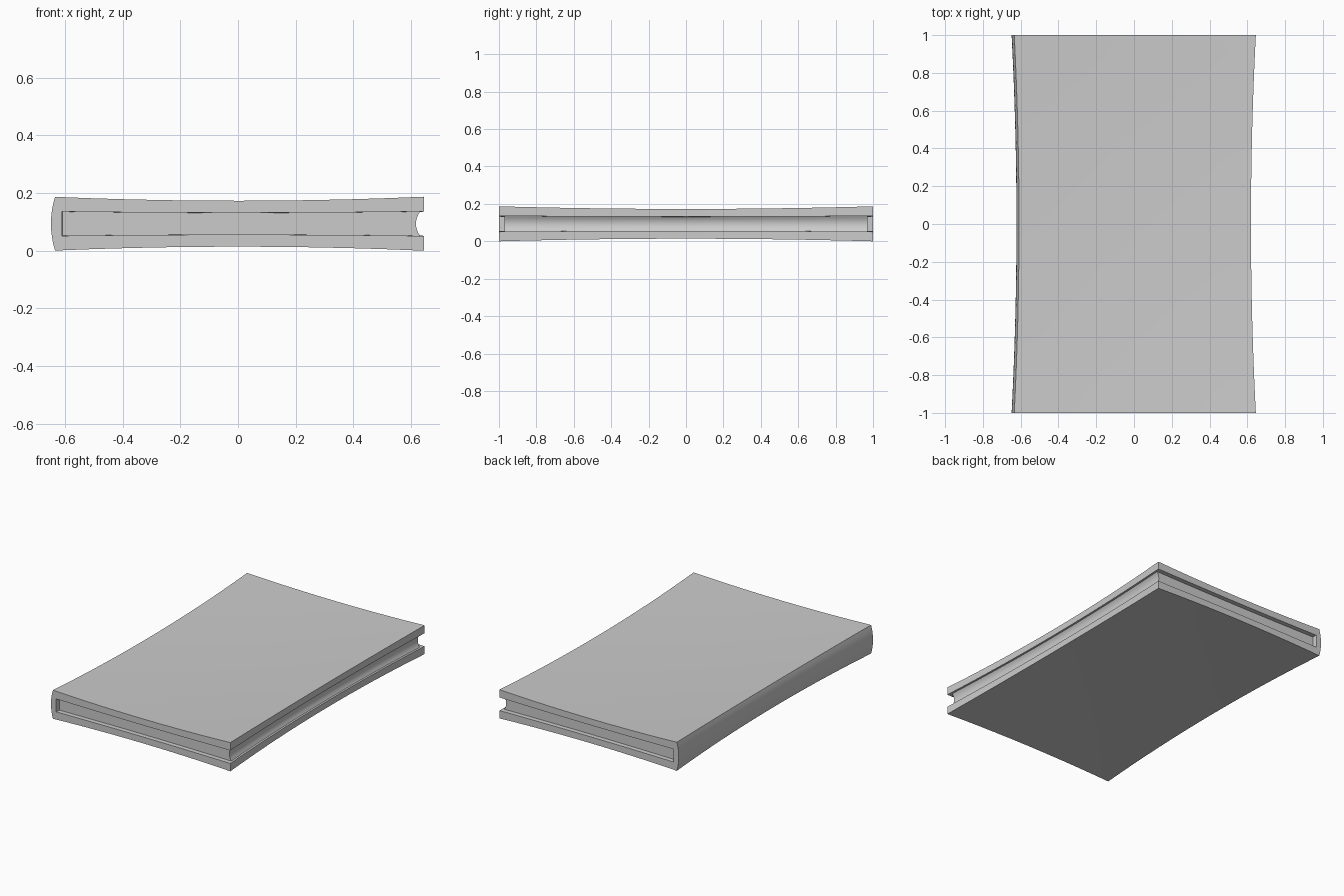
import bpy, bmesh, math

if "Cube" in bpy.data.objects:
    bpy.data.objects.remove(bpy.data.objects["Cube"])

H = 0.0935      # half thickness of the whole book (also its mid height)
HI = 0.0425     # half thickness of the page block
ROWS = 16       # divisions along the length


def warp(x, y, z):
    """Pinch the middle of the book so that the corners flare outwards."""
    u = min(1.0, abs(x) / 0.645)
    k = 0.075 + 0.075 * min(1.0, abs(z) / H)
    pinch = 1 - k * (1 - u * u) - k * (1 - y * y)
    return (x * (0.96 + 0.04 * y * y), y, H + z * pinch)


def solid(name, section, half_len):
    """Sweep a grid cross-section of (x, z) points along y into a closed solid."""
    m, n = len(section), len(section[0])
    bm = bmesh.new()
    rows = []
    for r in range(ROWS + 1):
        y = half_len * (2 * r / ROWS - 1)
        rows.append([[bm.verts.new(warp(x, y, z)) for x, z in path] for path in section])
    # walls around the border of the section
    ring = [(0, i) for i in range(n)] + [(j, n - 1) for j in range(1, m)]
    ring += [(m - 1, i) for i in range(n - 2, -1, -1)] + [(j, 0) for j in range(m - 2, 0, -1)]
    for a, b in zip(rows, rows[1:]):
        for (j, i), (q, p) in zip(ring, ring[1:] + ring[:1]):
            bm.faces.new((a[j][i], a[q][p], b[q][p], b[j][i]))
    # end caps
    for g in (rows[0], rows[-1]):
        for j in range(m - 1):
            for i in range(n - 1):
                bm.faces.new((g[j][i], g[j][i + 1], g[j + 1][i + 1], g[j + 1][i]))
    bmesh.ops.recalc_face_normals(bm, faces=bm.faces)
    mesh = bpy.data.meshes.new(name)
    bm.to_mesh(mesh)
    bm.free()
    obj = bpy.data.objects.new(name, mesh)
    bpy.context.collection.objects.link(obj)
    bpy.ops.object.select_all(action='DESELECT')
    obj.select_set(True)
    bpy.context.view_layer.objects.active = obj
    bpy.ops.object.shade_smooth_by_angle(angle=math.radians(30))
    return obj


def cover_path(x_spine, half, bulge):
    """C-shaped path: top board, spine, bottom board."""
    nx, ns = 10, 8
    top = [(0.645 + (x_spine - 0.645) * i / nx, half) for i in range(nx + 1)]
    spine = []
    for i in range(1, ns):
        t = 1 - 2 * i / ns
        spine.append((x_spine - bulge * (1 - t * t), half * t))
    return top + spine + [(x, -z) for x, z in reversed(top)]


# Cover: two boards joined by a rounded spine
solid("cover", [cover_path(-0.634, H, 0.014), cover_path(-0.61, HI, 0.0)], 1.0)

# Page block: set in from the cover ends, with a hollow fore edge
layers = []
for j in range(9):
    t = 1 - j / 4
    fore = 0.632 - 0.014 * (1 - t * t)
    layers.append([(-0.61 + (fore + 0.61) * i / 10, HI * t) for i in range(11)])
solid("page_block", layers, 0.97)
